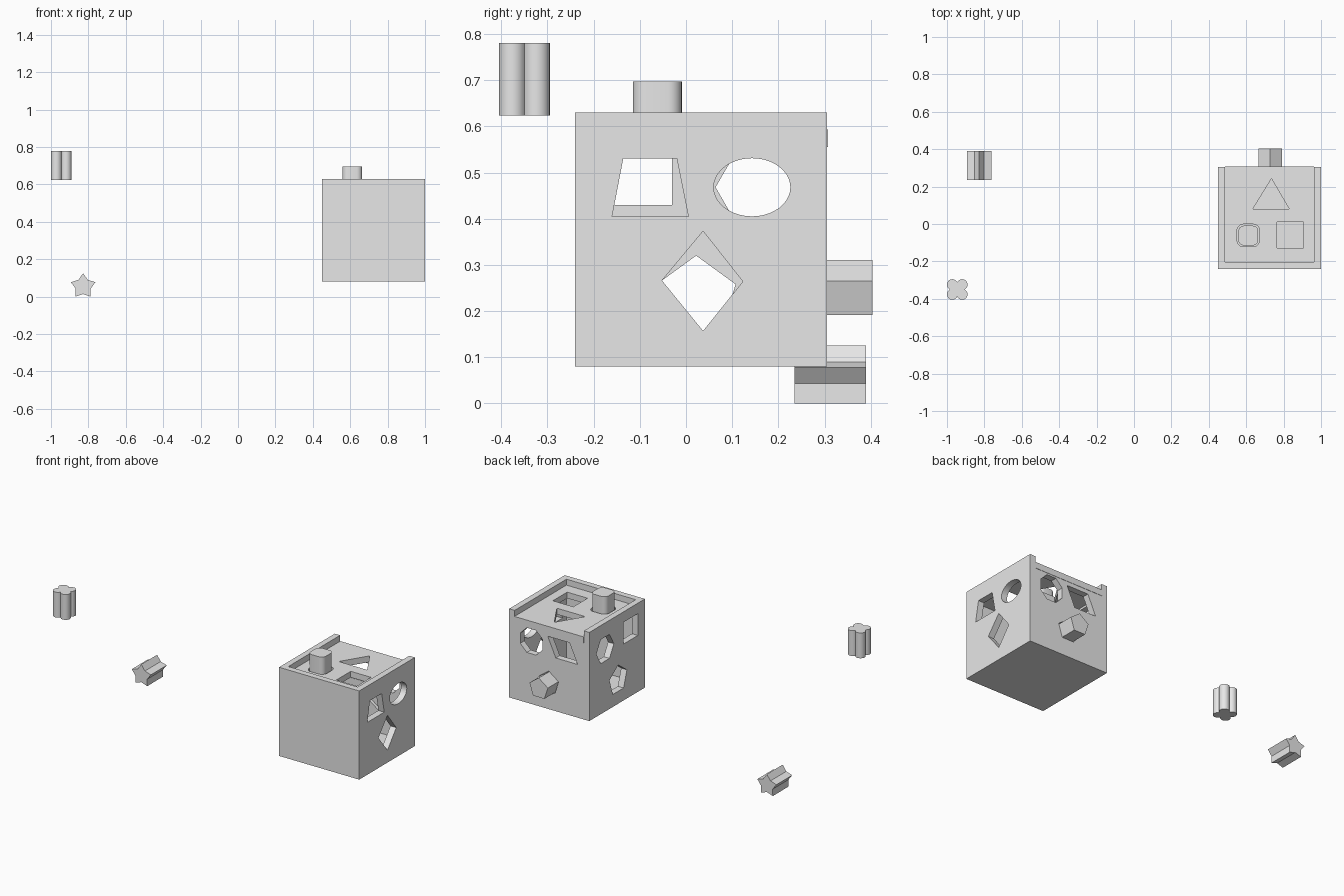
import bpy
import bmesh
from math import sin, cos, radians, pi, sqrt, atan2

old = bpy.data.objects.get("Cube")
if old:
    bpy.data.objects.remove(old, do_unlink=True)

# One plain material for the whole toy
GREY = (0.8, 0.8, 0.8, 1)
mat = bpy.data.materials.new("light_grey")
mat.use_nodes = True
mat.diffuse_color = GREY
for node in mat.node_tree.nodes:
    if node.type == 'BSDF_PRINCIPLED':
        node.inputs["Base Color"].default_value = GREY


# 2D outlines
def ngon(cu, cv, ru, rv, n, start=90):
    angles = [radians(start + 360 * i / n) for i in range(n)]
    return [(cu + ru * cos(a), cv + rv * sin(a)) for a in angles]


def rect(u0, u1, v0, v1):
    return [(u0, v0), (u1, v0), (u1, v1), (u0, v1)]


def rounded_square(cu, cv, half, r, seg=6):
    pts = []
    for q in range(4):
        mid = radians(45 + 90 * q)
        ou = cu + (half - r) * (1 if cos(mid) > 0 else -1)
        ov = cv + (half - r) * (1 if sin(mid) > 0 else -1)
        for i in range(seg + 1):
            a = mid - pi / 4 + pi / 2 * i / seg
            pts.append((ou + r * cos(a), ov + r * sin(a)))
    return pts


def star(cu, cv, outer, inner):
    return [(cu + (inner if i % 2 else outer) * cos(pi / 2 + i * pi / 5),
             cv + (inner if i % 2 else outer) * sin(pi / 2 + i * pi / 5))
            for i in range(10)]


def clover(cu, cv, d, r, seg=14):
    # Four overlapping round lobes, joined where neighbours cross
    first = atan2(-d, sqrt(r * r - d * d))
    sweep = pi / 2 - 2 * first
    pts = []
    for q in range(4):
        turn = q * pi / 2
        for i in range(seg):
            a = first + sweep * i / seg
            u, v = d + r * cos(a), d + r * sin(a)
            pts.append((cu + u * cos(turn) - v * sin(turn),
                        cv + u * sin(turn) + v * cos(turn)))
    return pts


# Extrude an outline along an axis
def prism(name, outline, axis, lo, hi):
    place = {'X': lambda u, v, w: (w, u, v),
             'Y': lambda u, v, w: (u, w, v),
             'Z': lambda u, v, w: (u, v, w)}[axis]
    bm = bmesh.new()
    ends = [[bm.verts.new(place(u, v, w)) for u, v in outline] for w in (lo, hi)]
    for ring in ends:
        bm.faces.new(ring)
    n = len(outline)
    for i in range(n):
        j = (i + 1) % n
        bm.faces.new((ends[0][i], ends[0][j], ends[1][j], ends[1][i]))
    bmesh.ops.recalc_face_normals(bm, faces=bm.faces)
    mesh = bpy.data.meshes.new(name)
    bm.to_mesh(mesh)
    bm.free()
    mesh.materials.append(mat)
    ob = bpy.data.objects.new(name, mesh)
    bpy.context.collection.objects.link(ob)
    return ob


def activate(ob):
    bpy.ops.object.select_all(action='DESELECT')
    ob.select_set(True)
    bpy.context.view_layer.objects.active = ob


def cut(ob, outline, axis, lo, hi):
    cutter = prism("cutter", outline, axis, lo, hi)
    cutter.hide_render = True
    mod = ob.modifiers.new("hole", 'BOOLEAN')
    mod.operation = 'DIFFERENCE'
    mod.solver = 'EXACT'
    mod.object = cutter
    activate(ob)
    bpy.ops.object.modifier_apply(modifier=mod.name)
    bpy.data.objects.remove(cutter, do_unlink=True)


# Hollow box with a lid slot open at the back
X0, X1, Y0, Y1 = 0.45, 1.0, -0.24, 0.305
box = prism("sorter_box", rect(X0, X1, Y0, Y1), 'Z', 0.08, 0.63)
cut(box, rect(0.49, 0.96, -0.2, 0.265), 'Z', 0.12, 0.6)
cut(box, rect(0.487, 0.962, -0.202, 0.4), 'Z', 0.555, 0.7)

# Right wall: trapezoid, ellipse, kite
for outline in ([(-0.16, 0.405), (0.005, 0.405), (-0.02, 0.53), (-0.136, 0.53)],
                ngon(0.143, 0.468, 0.083, 0.063, 40),
                [(0.037, 0.157), (0.123, 0.264), (0.037, 0.373), (-0.052, 0.266)]):
    cut(box, outline, 'X', 0.9, 1.1)

# Left wall: square, hexagon, pentagon
for outline in (rect(-0.17, -0.03, 0.43, 0.565),
                ngon(0.15, 0.468, 0.086, 0.086, 6, 0),
                ngon(0.022, 0.23, 0.09, 0.09, 5)):
    cut(box, outline, 'X', 0.4, 0.55)

# Back wall: octagon, parallelogram, pentagon
for outline in (ngon(0.847, 0.468, 0.083, 0.083, 8, 22.5),
                [(0.531, 0.41), (0.68, 0.41), (0.735, 0.53), (0.586, 0.53)],
                ngon(0.728, 0.245, 0.071, 0.071, 5)):
    cut(box, outline, 'Y', 0.22, 0.4)

# Sliding lid: triangle, square, rounded square
lid = prism("sliding_lid", rect(0.487, 0.962, -0.202, 0.307), 'Z', 0.555, 0.593)
for outline in ([(0.635, 0.08), (0.83, 0.08), (0.735, 0.242)],
                rect(0.765, 0.905, -0.128, 0.012),
                rounded_square(0.611, -0.061, 0.06, 0.034)):
    cut(lid, outline, 'Z', 0.5, 0.65)

# Shape blocks: two in their holes, two lying loose
blocks = [
    prism("rounded_square_block", rounded_square(0.611, -0.062, 0.053, 0.03), 'Z', 0.542, 0.697),
    prism("pentagon_block", ngon(0.728, 0.245, 0.066, 0.066, 5), 'Y', 0.25, 0.404),
    prism("star_block", star(-0.828, 0.056, 0.069, 0.042), 'Y', 0.235, 0.39),
    prism("clover_block", clover(-0.945, -0.35, 0.026, 0.029), 'Z', 0.623, 0.78),
]

for ob in [box, lid] + blocks:
    activate(ob)
    bpy.ops.object.shade_smooth_by_angle(angle=radians(30))
